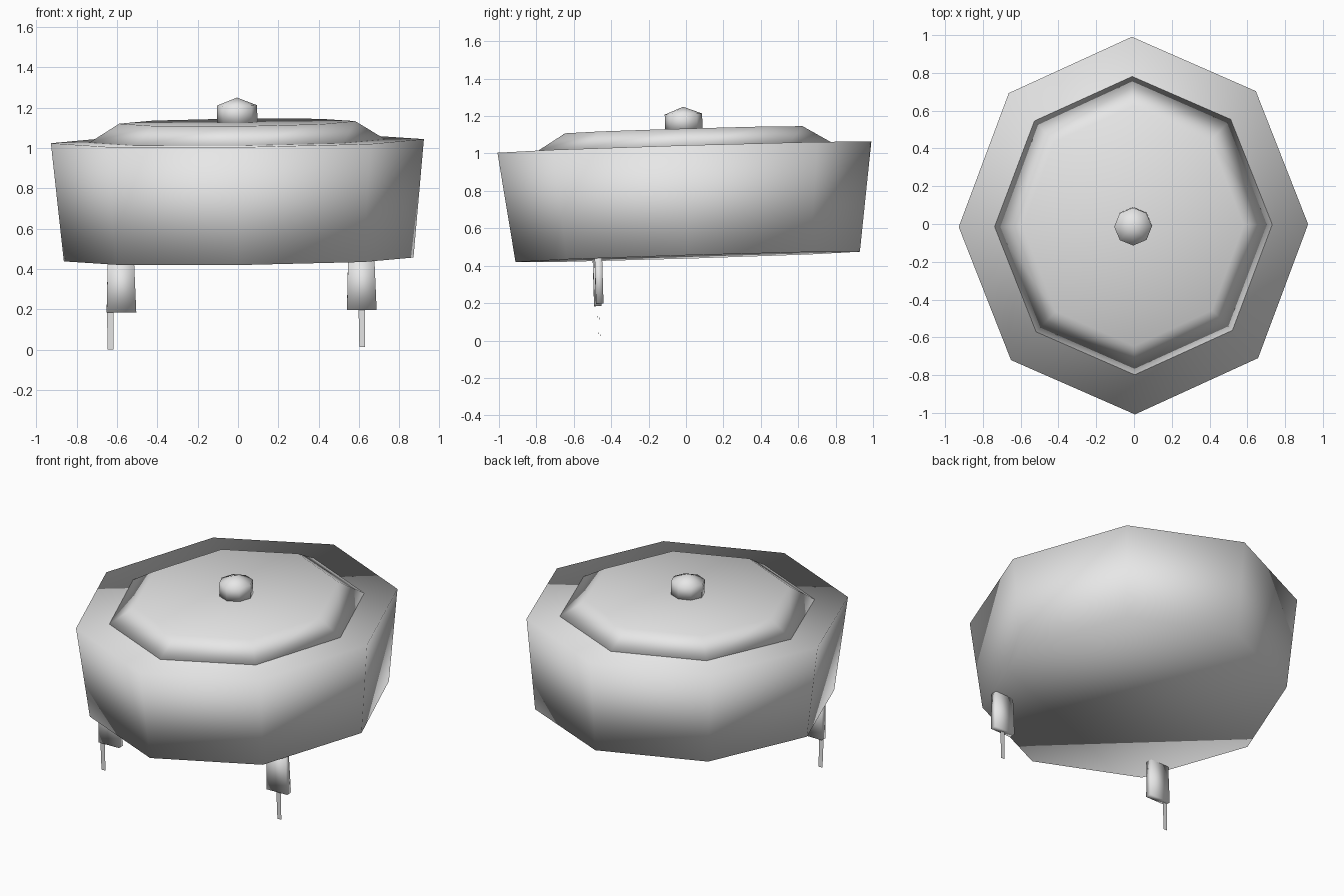
import bpy, bmesh
from math import sin, cos, pi
from mathutils import Matrix, Vector, Euler

cube = bpy.data.objects.get("Cube")
if cube:
    bpy.data.objects.remove(cube, do_unlink=True)

grey = bpy.data.materials.new("light grey")
grey.use_nodes = True
grey.diffuse_color = (0.8, 0.8, 0.8, 1)
grey.node_tree.nodes["Principled BSDF"].inputs["Base Color"].default_value = (0.8, 0.8, 0.8, 1)

# Whole model leans slightly forward about its middle
PIVOT = Vector((0, 0, 0.75))
LEAN = (Matrix.Translation(PIVOT)
        @ Euler((0.03, -0.011, 0.008)).to_matrix().to_4x4()
        @ Matrix.Translation(-PIVOT))
SIDES = 8


def finish(name, bm):
    bmesh.ops.recalc_face_normals(bm, faces=bm.faces)
    bmesh.ops.transform(bm, matrix=LEAN, verts=bm.verts)
    for face in bm.faces:
        face.smooth = True
    mesh = bpy.data.meshes.new(name)
    bm.to_mesh(mesh)
    bm.free()
    mesh.materials.append(grey)
    obj = bpy.data.objects.new(name, mesh)
    bpy.context.collection.objects.link(obj)
    return obj


def loft(name, rings, apex=None):
    """Eight-sided shell through (radius x, radius y, height) rings."""
    bm = bmesh.new()
    loops = []
    for rx, ry, z in rings:
        loops.append([bm.verts.new((rx * cos(2 * pi * i / SIDES),
                                    ry * sin(2 * pi * i / SIDES), z))
                      for i in range(SIDES)])
    for low, high in zip(loops, loops[1:]):
        for i in range(SIDES):
            j = (i + 1) % SIDES
            bm.faces.new((low[i], low[j], high[j], high[i]))
    bm.faces.new(loops[0][::-1])
    if apex is None:
        bm.faces.new(loops[-1])
    else:
        tip = bm.verts.new((0, 0, apex))
        for i in range(SIDES):
            bm.faces.new((loops[-1][i], loops[-1][(i + 1) % SIDES], tip))
    return finish(name, bm)


def leg(name, x):
    """Thin box, a little wider at its foot."""
    bm = bmesh.new()
    bmesh.ops.create_cube(bm, size=1)
    for v in bm.verts:
        width = 0.13 if v.co.z > 0 else 0.147
        v.co = Vector((x + v.co.x * width, -0.483 + v.co.y * 0.04,
                       0.335 + v.co.z * 0.26))
    return finish(name, bm)


def pin(name, x):
    """Flat strip hanging below a leg."""
    bm = bmesh.new()
    corners = [(-0.016, 0.21), (-0.014, 0.021), (0.014, 0.021), (0.016, 0.21)]
    bm.faces.new([bm.verts.new((x + dx, -0.485, z)) for dx, z in corners])
    return finish(name, bm)


# Pot and lid
loft("pot_body", [(0.867, 0.921, 0.447), (0.925, 1.0, 1.034)])
loft("lid", [(0.735, 0.79, 1.034), (0.585, 0.635, 1.127)])
loft("lid_knob", [(0.1, 0.1, 1.12), (0.1, 0.1, 1.211)], apex=1.25)

# Front legs and pins
leg("right_leg", -0.588)
leg("left_leg", 0.604)
pin("right_pin", -0.644)
pin("left_pin", 0.604)
